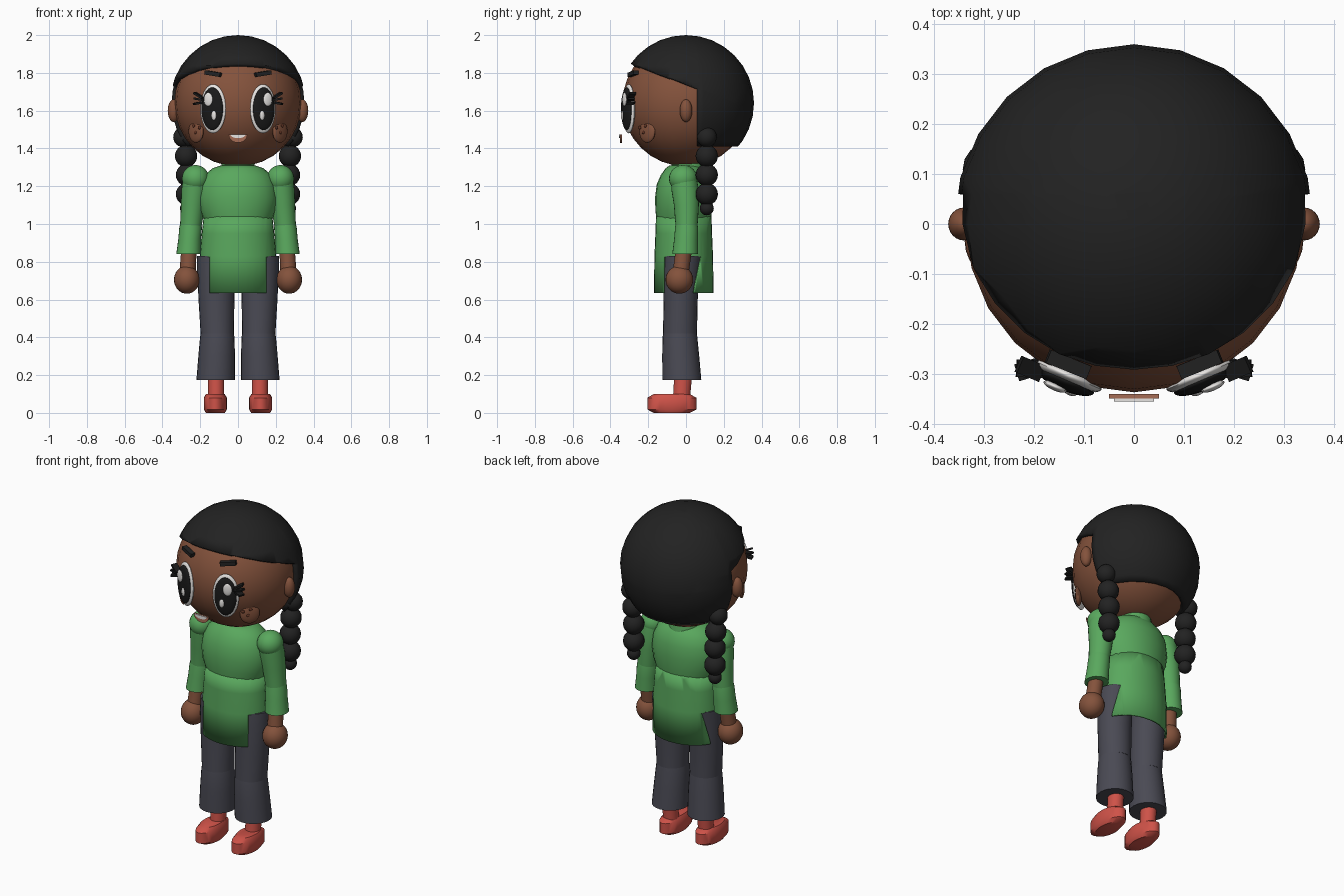
import bpy, bmesh, math
from mathutils import Matrix, Vector

cube = bpy.data.objects.get("Cube")
if cube:
    bpy.data.objects.remove(cube)


def material(name, r, g, b):
    m = bpy.data.materials.new(name)
    m.use_nodes = True
    m.diffuse_color = (r, g, b, 1)
    bsdf = m.node_tree.nodes["Principled BSDF"]
    bsdf.inputs["Base Color"].default_value = (r, g, b, 1)
    bsdf.inputs["Roughness"].default_value = 0.8
    return m


SKIN = material("brown skin", 0.23, 0.085, 0.045)
HAIR = material("black hair", 0.016, 0.016, 0.016)
GREEN = material("green cloth", 0.1, 0.39, 0.11)
PANTS = material("slate trousers", 0.068, 0.068, 0.088)
RED = material("red shoes", 0.62, 0.085, 0.065)
WHITE = material("white", 0.8, 0.78, 0.76)
BLACK = material("eye black", 0.01, 0.01, 0.01)
FRECKLE = material("freckle brown", 0.12, 0.035, 0.018)
LIP = material("lip brown", 0.38, 0.15, 0.09)


def finish(bm, name, mat, mirror=False, thick=0):
    """Turn a bmesh into a smooth, optionally mirrored object."""
    me = bpy.data.meshes.new(name)
    bm.to_mesh(me)
    bm.free()
    me.materials.append(mat)
    for p in me.polygons:
        p.use_smooth = True
    me.set_sharp_from_angle(angle=math.radians(38))
    ob = bpy.data.objects.new(name, me)
    bpy.context.collection.objects.link(ob)
    if thick:
        mod = ob.modifiers.new("Thickness", 'SOLIDIFY')
        mod.thickness = thick
        mod.offset = -1
    if mirror:
        ob.modifiers.new("Mirror", 'MIRROR').use_mirror_merge = False
    return ob


def pose(loc, yaw=0, roll=0):
    return (Matrix.Translation(loc) @ Matrix.Rotation(math.radians(yaw), 4, 'Z')
            @ Matrix.Rotation(math.radians(roll), 4, 'Y'))


def add_ball(bm, matrix, size, seg=24, rings=16):
    bmesh.ops.create_uvsphere(bm, u_segments=seg, v_segments=rings, radius=1,
                              matrix=matrix @ Matrix.Diagonal((*size, 1)))


def ball(name, mat, loc, size, mirror=True, yaw=0, roll=0):
    bm = bmesh.new()
    add_ball(bm, pose(loc, yaw, roll), size)
    return finish(bm, name, mat, mirror)


def box(name, mat, loc, size, yaw=0, roll=0):
    bm = bmesh.new()
    bmesh.ops.create_cube(bm, size=1, matrix=pose(loc, yaw, roll) @ Matrix.Diagonal((*size, 1)))
    return finish(bm, name, mat, True)


def loft_mesh(rings, seg=24, caps=True):
    """Stack of ellipses, each (z, centre x, centre y, radius x, radius y)."""
    bm = bmesh.new()
    loops = []
    for z, cx, cy, rx, ry in rings:
        loops.append([bm.verts.new((cx + rx * math.cos(a), cy + ry * math.sin(a), z))
                      for a in (i * math.tau / seg for i in range(seg))])
    for lo, hi in zip(loops, loops[1:]):
        for i in range(seg):
            j = (i + 1) % seg
            bm.faces.new((lo[i], lo[j], hi[j], hi[i]))
    if caps:
        bm.faces.new(loops[0][::-1])
        bm.faces.new(loops[-1])
    bmesh.ops.recalc_face_normals(bm, faces=bm.faces)
    return bm


def loft(name, mat, rings, mirror=True):
    return finish(loft_mesh(rings), name, mat, mirror)


def cut(bm, co, no):
    bmesh.ops.bisect_plane(bm, geom=bm.verts[:] + bm.edges[:] + bm.faces[:],
                           plane_co=co, plane_no=no)


def drop(bm, rule):
    doomed = [f for f in bm.faces if rule(f.calc_center_median())]
    bmesh.ops.delete(bm, geom=doomed, context='FACES')


# Head and ears
HEAD = 1.64
ball("head", SKIN, (0, 0, HEAD), (0.337, 0.337, 0.335), False)
ball("ears", SKIN, (0.34, 0, 1.6), (0.032, 0.033, 0.06))

# Hair cap, trimmed to a sloping fringe and a straight nape
bm = bmesh.new()
add_ball(bm, pose((0, 0, HEAD)), (0.36, 0.36, 0.36))
tip, slope = Vector((0, -0.28, 1.845)), Vector((0, 0.125, 0.34))
cut(bm, tip, slope)
cut(bm, (0, 0.06, 0), (0, 1, 0))
cut(bm, (0, 0, 1.41), (0, 0, 1))
drop(bm, lambda c: c.z < 1.41 if c.y > 0.06 else (c - tip).dot(slope) < 0)
finish(bm, "hair", HAIR, thick=0.035)

# Braids
bm = bmesh.new()
for x, z, r in ((0.29, 1.46, 0.053), (0.275, 1.36, 0.059), (0.27, 1.26, 0.059),
                (0.27, 1.158, 0.059), (0.27, 1.083, 0.037)):
    add_ball(bm, pose((x, 0.11, z)), (r, r, r), 16, 12)
finish(bm, "braids", HAIR, True)

# Eyes
YAW = 23
eye = pose((0.132, -0.303, 1.61), YAW)


def on_eye(x, out, z):
    return eye @ Vector((x, -out, z))


ball("eye_whites", WHITE, on_eye(0, 0, 0), (0.073, 0.02, 0.13), yaw=YAW)
ball("eye_pupils", BLACK, on_eye(0, 0.012, 0), (0.062, 0.02, 0.113), yaw=YAW)
ball("eye_glints", WHITE, on_eye(0.015, 0.031, 0.05), (0.025, 0.008, 0.036), yaw=YAW)
ball("eye_small_glints", WHITE, on_eye(-0.017, 0.029, -0.035), (0.014, 0.007, 0.025), yaw=YAW)

# Lashes and brows
for i, z in enumerate((1.64, 1.66, 1.68)):
    box("lashes_%d" % (i + 1), BLACK, (0.208, -0.29, z), (0.055, 0.035, 0.011),
        YAW - 40 + 20 * i, 10 - 20 * i)
box("brows", HAIR, (0.132, -0.281, 1.796), (0.088, 0.028, 0.022), 22, -9)

# Cheeks and freckles
ball("cheeks", SKIN, (0.222, -0.205, 1.49), (0.055, 0.018, 0.06), yaw=47)
for i, (x, z) in enumerate(((0.205, 1.51), (0.225, 1.485), (0.235, 1.52))):
    ball("freckles_%d" % (i + 1), FRECKLE, (x, -0.245 + (x - 0.205), z),
         (0.009, 0.006, 0.009), yaw=47)


def smile(name, mat, y, half, top, depth, thick):
    """Thin half-disc plate, flat side up."""
    bm = bmesh.new()
    vs = [bm.verts.new((half * math.cos(a), y, top - depth * math.sin(a)))
          for a in (i * math.pi / 12 for i in range(13))]
    face = bm.faces.new(vs)
    new = bmesh.ops.extrude_face_region(bm, geom=[face])["geom"]
    bmesh.ops.translate(bm, vec=(0, thick, 0),
                        verts=[v for v in new if isinstance(v, bmesh.types.BMVert)])
    bmesh.ops.recalc_face_normals(bm, faces=bm.faces)
    finish(bm, name, mat)


smile("mouth", LIP, -0.349, 0.05, 1.475, 0.045, 0.009)
smile("teeth", WHITE, -0.355, 0.04, 1.474, 0.02, 0.006)

# Upper body and collar
loft("chest", GREEN, [(1.02, 0, -0.012, 0.18, 0.143), (1.07, 0, -0.012, 0.2, 0.15),
                      (1.14, 0, -0.012, 0.21, 0.152), (1.21, 0, -0.01, 0.2, 0.145),
                      (1.26, 0, -0.008, 0.175, 0.125), (1.295, 0, -0.008, 0.135, 0.1),
                      (1.31, 0, -0.008, 0.09, 0.08)], False)
loft("collar", GREEN, [(1.25, 0, 0.01, 0.1, 0.095), (1.33, 0, 0.01, 0.085, 0.085)], False)

# Tunic skirt with side slits
bm = loft_mesh([(0.635, 0, -0.012, 0.204, 0.158), (0.83, 0, -0.012, 0.202, 0.155),
                (0.95, 0, -0.012, 0.192, 0.15), (1.04, 0, -0.012, 0.182, 0.147)], 32, False)
for x in (-0.15, 0.15):
    cut(bm, (x, 0, 0), (1, 0, 0))
cut(bm, (0, 0, 0.825), (0, 0, 1))
cut(bm, (0, 0.08, 0.82), (0, 1, -0.22))
drop(bm, lambda c: abs(c.x) > 0.15 and c.z < 0.825 and c.y < 0.08 + 0.22 * (c.z - 0.82))
finish(bm, "tunic_skirt", GREEN, thick=0.008)

# Arms
ball("shoulders", GREEN, (0.225, -0.015, 1.24), (0.072, 0.075, 0.072))
loft("upper_sleeves", GREEN, [(0.985, 0.25, 0.003, 0.057, 0.058), (1.1, 0.238, 0.002, 0.064, 0.066),
                              (1.18, 0.23, -0.005, 0.07, 0.072), (1.25, 0.225, -0.012, 0.065, 0.068)])
loft("lower_sleeves", GREEN, [(0.84, 0.262, -0.005, 0.065, 0.068), (0.92, 0.256, 0, 0.06, 0.063),
                              (0.98, 0.251, 0.003, 0.06, 0.061), (1.02, 0.249, 0.003, 0.053, 0.054)])
loft("wrists", SKIN, [(0.73, 0.268, -0.03, 0.043, 0.043), (0.86, 0.26, -0.012, 0.041, 0.043)])
ball("hands", SKIN, (0.271, -0.035, 0.705), (0.068, 0.073, 0.074))

# Trouser legs
loft("upper_legs", PANTS, [(0.42, 0.11, -0.032, 0.088, 0.09), (0.6, 0.114, -0.028, 0.095, 0.09),
                           (0.75, 0.118, -0.022, 0.098, 0.096), (0.83, 0.118, -0.015, 0.098, 0.1)])
loft("lower_legs", PANTS, [(0.175, 0.118, -0.022, 0.102, 0.103), (0.3, 0.113, -0.028, 0.097, 0.098),
                           (0.4, 0.11, -0.032, 0.091, 0.092), (0.45, 0.11, -0.032, 0.084, 0.085)])

# Ankles and shoes
loft("ankles", RED, [(0.06, 0.116, -0.025, 0.043, 0.045), (0.2, 0.116, -0.015, 0.043, 0.047)])
loft("shoes", RED, [(0, 0.12, -0.075, 0.05, 0.095), (0.018, 0.12, -0.075, 0.061, 0.13),
                    (0.08, 0.12, -0.075, 0.061, 0.13), (0.1, 0.12, -0.075, 0.05, 0.095)])
